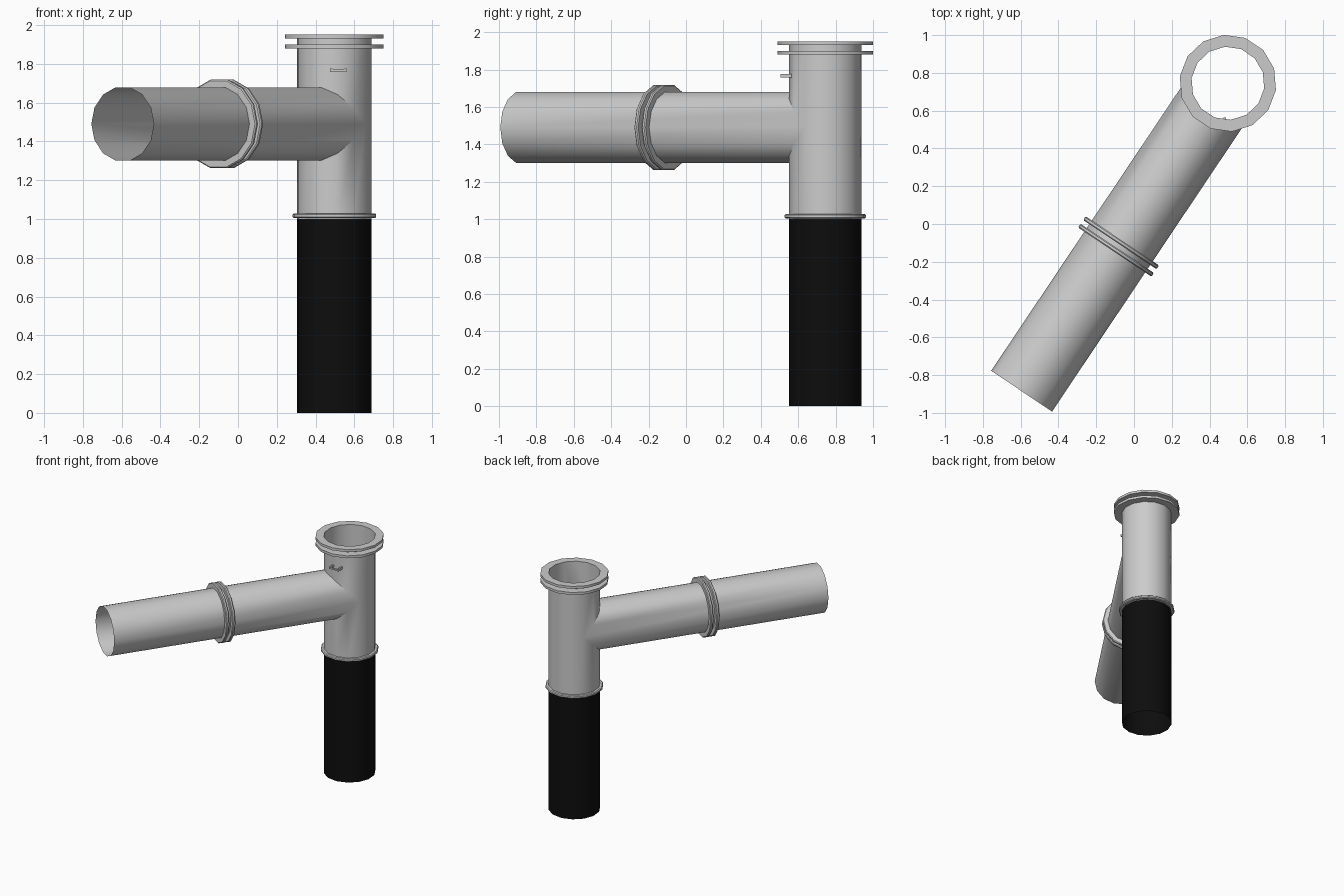
import bpy, bmesh
from math import sin, cos, pi, atan2
from mathutils import Matrix, Vector

if "Cube" in bpy.data.objects:
    bpy.data.objects.remove(bpy.data.objects["Cube"], do_unlink=True)

SIDES = 14
R = 0.194                             # pipe radius
AXIS_Z = 1.49                         # height of the branch pipe
BRANCH = 1.962                        # branch length from the upright axis
# Local frame: origin on the upright axis, +x along the branch
PLACE = Matrix.Translation((0.497, 0.745, 0)) @ Matrix.Rotation(atan2(-1.63, -1.092), 4, 'Z')
ANGLES = [2 * pi * (i + 0.5) / SIDES for i in range(SIDES)]


def material(name, value):
    m = bpy.data.materials.new(name)
    m.use_nodes = True
    m.diffuse_color = (value, value, value, 1)
    bsdf = m.node_tree.nodes["Principled BSDF"]
    bsdf.inputs["Base Color"].default_value = (value, value, value, 1)
    return m


GREY = material("light grey metal", 0.6)
BLACK = material("black rubber", 0.004)


def finish(name, bm, mat, recalc=True):
    bmesh.ops.remove_doubles(bm, verts=bm.verts, dist=0.0005)
    if recalc:
        bmesh.ops.recalc_face_normals(bm, faces=bm.faces)
    bm.transform(PLACE)
    mesh = bpy.data.meshes.new(name)
    bm.to_mesh(mesh)
    bm.free()
    mesh.materials.append(mat)
    ob = bpy.data.objects.new(name, mesh)
    bpy.context.collection.objects.link(ob)
    bpy.ops.object.select_all(action='DESELECT')
    ob.select_set(True)
    bpy.context.view_layer.objects.active = ob
    bpy.ops.object.shade_smooth_by_angle(angle=pi / 6)
    return ob


def bridge(bm, a, b):
    """Join two equal loops of points with a closed band of faces."""
    for i in range(SIDES):
        j = (i + 1) % SIDES
        pts = []
        for p in (a[i], a[j], b[j], b[i]):
            if all((p - q).length > 0.001 for q in pts):
                pts.append(p)
        if len(pts) > 2:
            bm.faces.new([bm.verts.new(p) for p in pts])


def loop(radius, z):
    return [Vector((radius * cos(a), radius * sin(a), z)) for a in ANGLES]


def ring(name, profile, to_branch=None):
    """Sweep a closed (radius, height) profile round the upright or the branch."""
    bm = bmesh.new()
    loops = [loop(r, z) for r, z in profile]
    for k in range(len(loops)):
        bridge(bm, loops[k - 1], loops[k])
    if to_branch is not None:
        bm.transform(Matrix.Translation((to_branch, 0, AXIS_Z)) @ Matrix.Rotation(pi / 2, 4, 'Y'))
    return finish(name, bm, GREY)


def flat_profile(outer, z0, z1):
    return [(R, z0), (outer, z0), (outer, z1), (R, z1)]


def round_profile(outer, half):
    edge = half * 0.5
    return [(R, -half), (outer - edge, -half), (outer, -edge),
            (outer, edge), (outer - edge, half), (R, half)]


# Tee: upright pipe with a matching opening, and the branch mitred into it
bm = bmesh.new()
opening = [max(0.0, R * cos(a)) for a in ANGLES]
low = [Vector((R * cos(a), R * sin(a), AXIS_Z - h)) for a, h in zip(ANGLES, opening)]
high = [Vector((R * cos(a), R * sin(a), AXIS_Z + h)) for a, h in zip(ANGLES, opening)]
bridge(bm, loop(R, 1.0), low)
bridge(bm, high, loop(R, 1.945))
branch_angles = [2 * pi * i / SIDES for i in range(SIDES)]
mitre = [Vector((R * abs(sin(a)), R * cos(a), AXIS_Z + R * sin(a))) for a in branch_angles]
mouth = [Vector((BRANCH, p.y, p.z)) for p in mitre]
bridge(bm, mouth, mitre)
finish("tee_pipe", bm, GREY)

# Lower black pipe, open at both ends
bm = bmesh.new()
bridge(bm, loop(R, 0.0), loop(R, 1.0))
finish("lower_pipe", bm, BLACK, recalc=False)

# Flanges at the top and round the branch, collar above the black pipe
ring("top_flange_lower", flat_profile(0.257, 1.88, 1.9))
ring("top_flange_upper", flat_profile(0.257, 1.93, 1.95))
for label, distance in (("inner", 1.016), ("outer", 1.064)):
    ob = ring("branch_flange_" + label, round_profile(0.234, 0.012), distance)
collar = ring("collar", [(r, z + 1.016) for r, z in round_profile(0.218, 0.012)])

# Small staple handle on the front of the upright
bm = bmesh.new()


def box(centre, size):
    bmesh.ops.create_cube(bm, size=1, matrix=Matrix.Translation(centre) @ Matrix.Diagonal((*size, 1)))


box((0.517, 0.511, 1.767), (0.07, 0.012, 0.012))
for x in (0.481, 0.554):
    box((x, 0.535, 1.767), (0.012, 0.06, 0.017))
bm.transform(PLACE.inverted())
finish("handle", bm, GREY)
